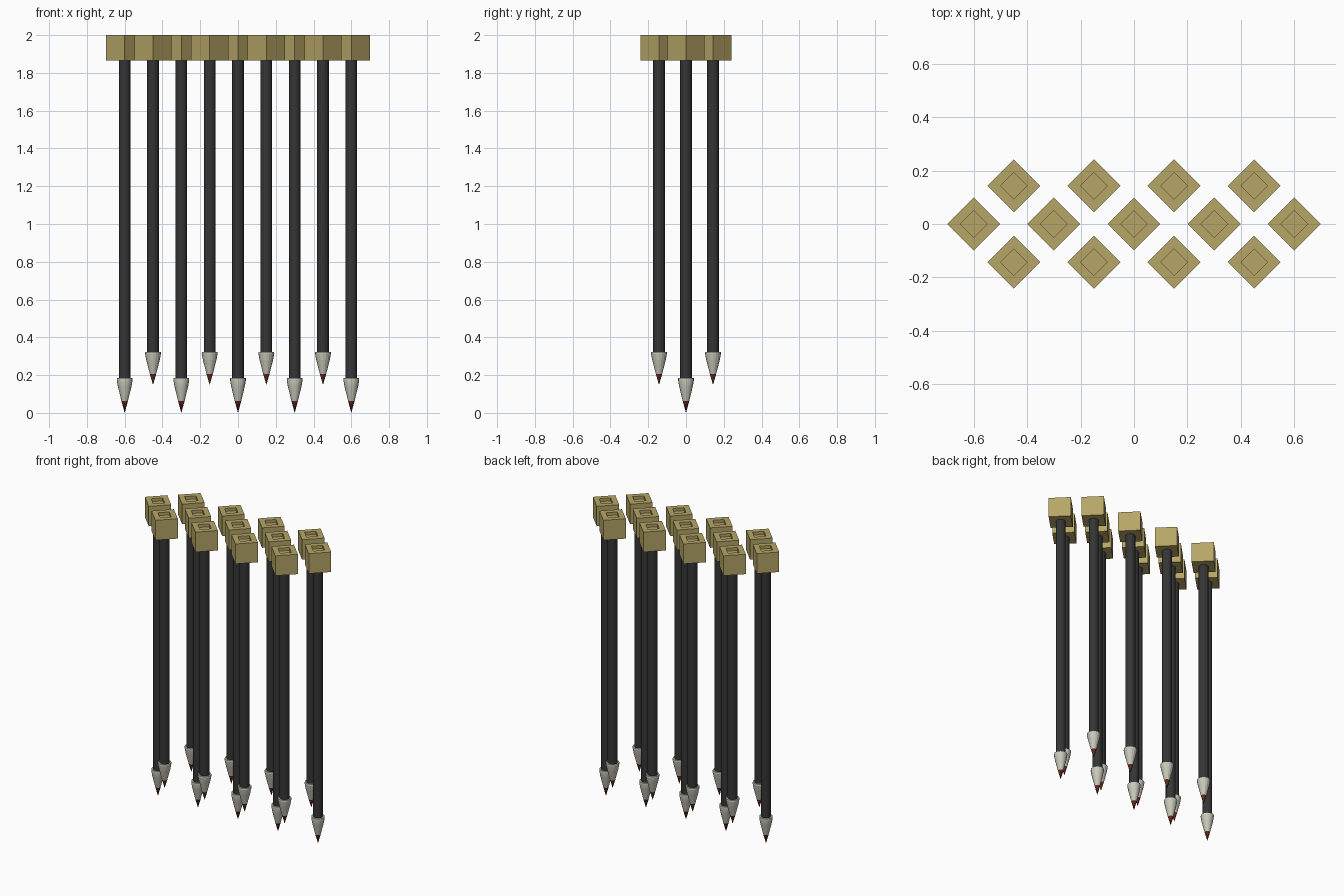
import bpy, bmesh, math

if "Cube" in bpy.data.objects:
    bpy.data.objects.remove(bpy.data.objects["Cube"])


def material(name, rgb):
    m = bpy.data.materials.new(name)
    m.diffuse_color = (*rgb, 1)
    m.use_nodes = True
    m.node_tree.nodes["Principled BSDF"].inputs["Base Color"].default_value = m.diffuse_color
    return m


BRASS = material("brass", (0.47, 0.38, 0.135))
BLACK = material("black_iron", (0.036, 0.036, 0.037))
STEEL = material("pale_steel", (0.58, 0.58, 0.49))
BLOOD = material("dark_red", (0.13, 0.022, 0.013))
SIDES = 16


def finish(bm, name, mats, loc, smooth):
    bmesh.ops.recalc_face_normals(bm, faces=bm.faces)
    me = bpy.data.meshes.new(name)
    bm.to_mesh(me)
    bm.free()
    for m in mats:
        me.materials.append(m)
    for p in me.polygons:
        p.use_smooth = smooth and len(p.vertices) < 5
    ob = bpy.data.objects.new(name, me)
    ob.location = loc
    bpy.context.collection.objects.link(ob)
    if smooth:
        bpy.ops.object.select_all(action='DESELECT')
        ob.select_set(True)
        bpy.context.view_layer.objects.active = ob
        bpy.ops.object.shade_smooth_by_angle(angle=math.radians(40))
    return ob


def lathe(name, profile, mats, loc, smooth, red_below=None):
    """Closed turned part from (radius, height) points; a zero radius is a tip."""
    bm = bmesh.new()
    rings = []
    for r, z in profile:
        if r == 0:
            rings.append([bm.verts.new((0, 0, z))] * SIDES)
        else:
            rings.append([bm.verts.new((r * math.cos(math.tau * i / SIDES),
                                        r * math.sin(math.tau * i / SIDES), z))
                          for i in range(SIDES)])
    for a, b in zip(rings, rings[1:]):
        for i in range(SIDES):
            j = (i + 1) % SIDES
            quad = dict.fromkeys((a[i], a[j], b[j], b[i]))
            bm.faces.new(list(quad))
    for ring in (rings[0], rings[-1]):
        if ring[0] is not ring[1]:
            bm.faces.new(ring)
    if red_below is not None:
        for f in bm.faces:
            f.material_index = int(f.calc_center_median().z < red_below)
    return finish(bm, name, mats, loc, smooth)


def socket_block(loc):
    """Diamond block with a shallow square recess in its top."""
    bm = bmesh.new()
    lo, hi, floor = 1.865, 2.0, 1.98
    rings = []
    for r, z in ((0.099, lo), (0.099, hi), (0.05, hi), (0.05, floor)):
        rings.append([bm.verts.new((r * math.cos(k * math.pi / 2),
                                    r * math.sin(k * math.pi / 2), z)) for k in range(4)])
    for a, b in zip(rings, rings[1:]):
        for i in range(4):
            j = (i + 1) % 4
            bm.faces.new((a[i], a[j], b[j], b[i]))
    bm.faces.new(rings[0])
    bm.faces.new(rings[-1])
    finish(bm, "socket_block", [BRASS], loc, False)


def spike(x, y, tip, smooth):
    loc = (x, y, 0)
    socket_block(loc)
    lathe("spike_shaft", [(0.031, tip + 0.17), (0.031, 1.87)], [BLACK], loc, smooth)
    # pointed head with a stained tip
    head = [(0, 0), (0.017, 0.062), (0.036, 0.14), (0.042, 0.174), (0.041, 0.184)]
    lathe("spike_head", [(r, z * (1 if tip == 0 else 0.95) + tip) for r, z in head],
          [STEEL, BLOOD], loc, smooth, tip + 0.058)


# middle row of long spikes
for i in range(-2, 3):
    spike(0.3 * i, 0, 0.0, True)
# outer rows of shorter spikes
for y in (-0.143, 0.143):
    for x in (-0.45, -0.15, 0.15, 0.45):
        spike(x, y, 0.148, False)
